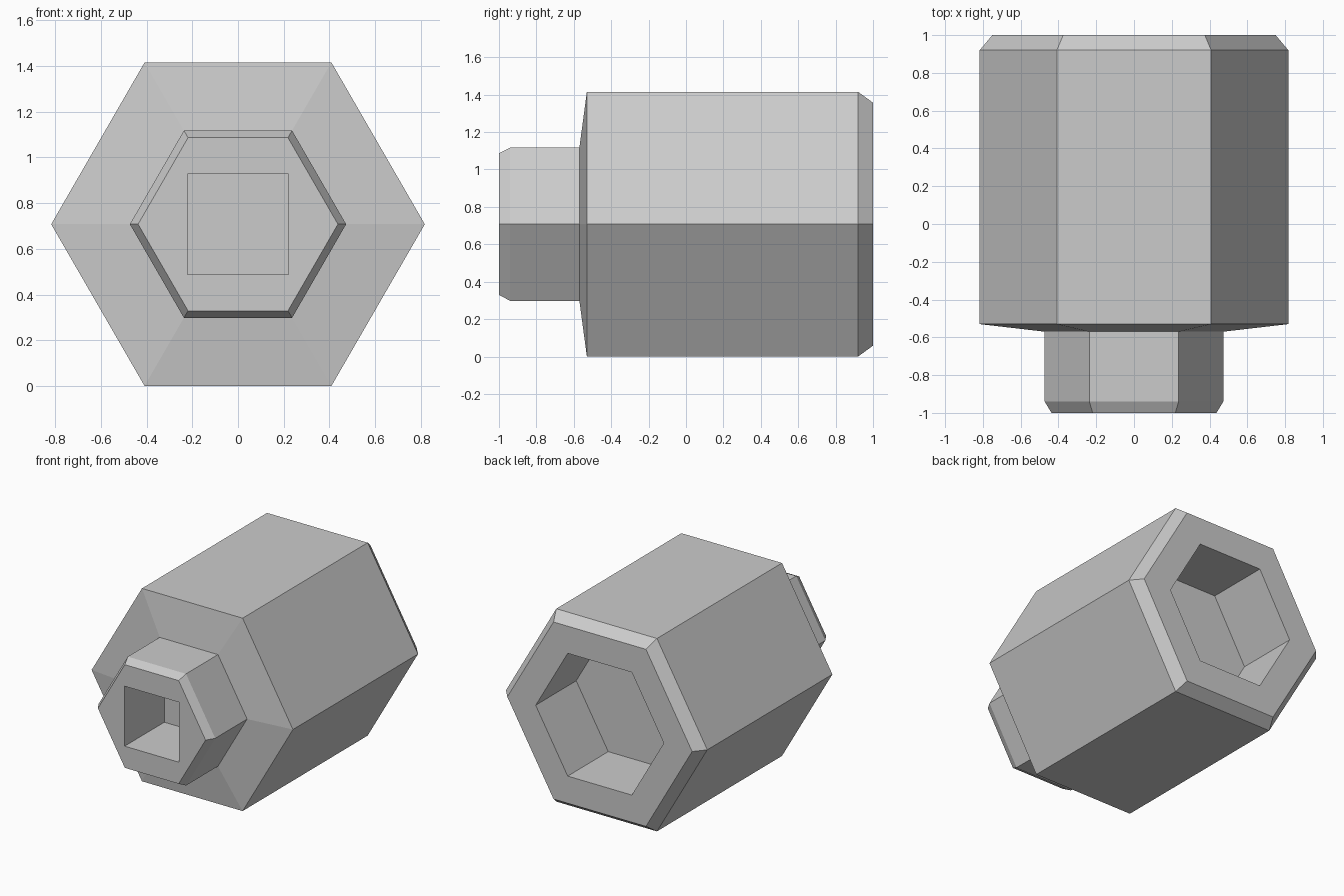
import bpy, bmesh
from math import cos, sin, pi

cube = bpy.data.objects.get("Cube")
if cube:
    bpy.data.objects.remove(cube, do_unlink=True)

HEX_TURN, SQUARE_TURN = 0, pi / 4
CENTRE_Z = 0.817 * sin(pi / 3)

steel = bpy.data.materials.new("light grey steel")
steel.use_nodes = True
grey = (0.6, 0.6, 0.6, 1)
steel.diffuse_color = grey
steel.node_tree.nodes["Principled BSDF"].inputs["Base Color"].default_value = grey

bm = bmesh.new()


def ring(sides, turn, radius, y):
    """A regular polygon of vertices around the long axis."""
    angles = [turn + 2 * pi * i / sides for i in range(sides)]
    return [bm.verts.new((radius * cos(a), y, CENTRE_Z + radius * sin(a))) for a in angles]


def skin(a, b):
    """Quads between two rings with equal sides."""
    n = len(a)
    for i in range(n):
        j = (i + 1) % n
        bm.faces.new((a[i], a[j], b[j], b[i]))


# Hexagonal outside, from the drive end to the socket end and into the hex recess
outline = [(0.437, -1), (0.473, -0.94), (0.473, -0.57), (0.817, -0.53),
           (0.817, 0.92), (0.75, 1), (0.52, 1), (0.52, 0.53)]
rings = [ring(6, HEX_TURN, r, y) for r, y in outline]
for a, b in zip(rings, rings[1:]):
    skin(a, b)
bm.faces.new(rings[-1])

# Square drive recess
mouth = ring(4, SQUARE_TURN, 0.22 * 2 ** 0.5, -1)
floor = ring(4, SQUARE_TURN, 0.22 * 2 ** 0.5, -0.54)
skin(mouth, floor)
bm.faces.new(floor)

# Flat drive end around the square mouth
rim = [bm.edges.get((loop[i - 1], loop[i])) for loop in (rings[0], mouth) for i in range(len(loop))]
bmesh.ops.triangle_fill(bm, edges=rim, use_beauty=True, normal=(0, -1, 0))
bmesh.ops.recalc_face_normals(bm, faces=bm.faces)

mesh = bpy.data.meshes.new("hex_socket_body")
bm.to_mesh(mesh)
bm.free()
mesh.materials.append(steel)
body = bpy.data.objects.new("hex_socket_body", mesh)
bpy.context.collection.objects.link(body)
